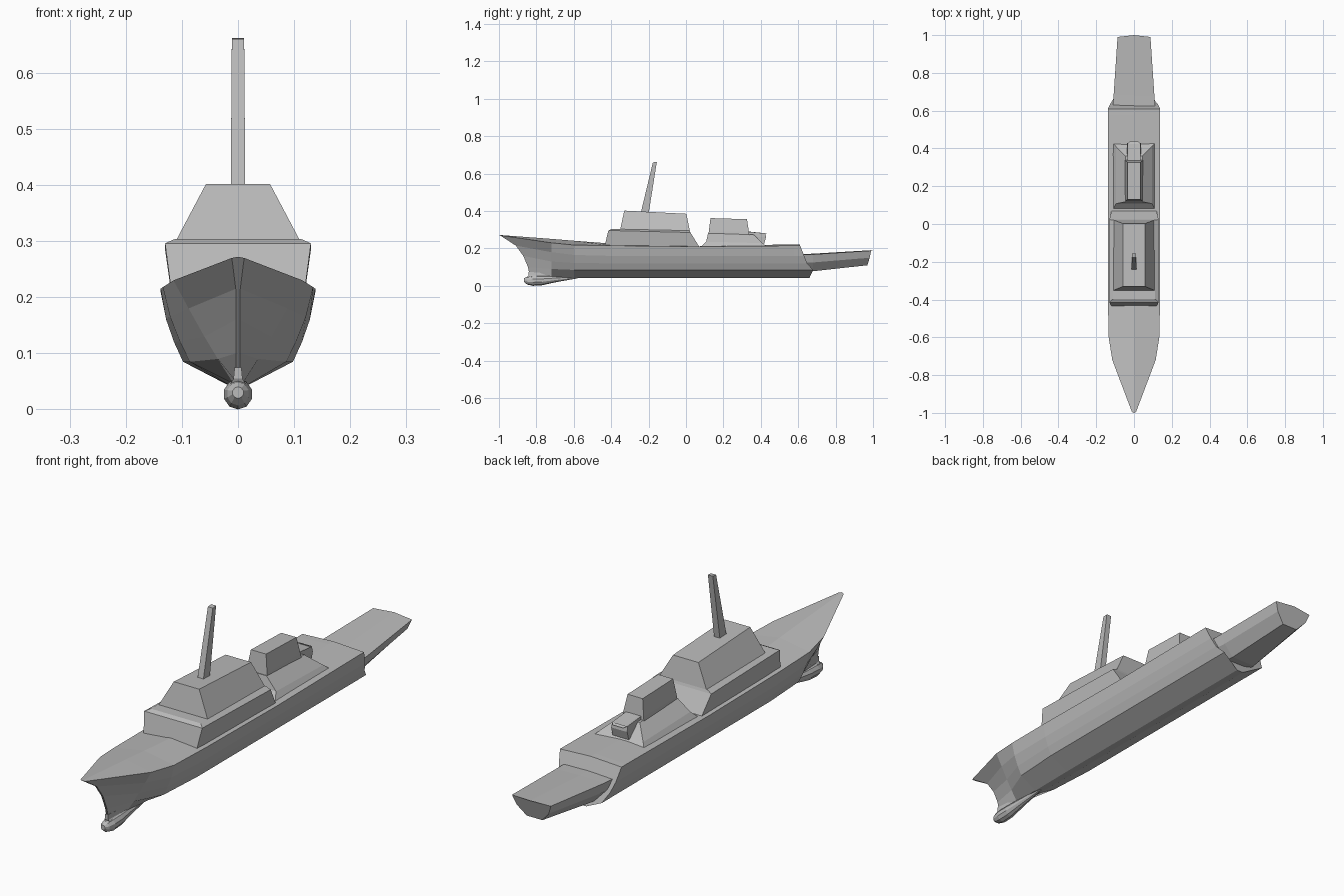
import bpy, bmesh, math

grey = bpy.data.materials.new("ship_grey")
grey.diffuse_color = (0.5, 0.5, 0.5, 1)


def loft(name, rings):
    """Skin a list of closed rings and cap both ends."""
    bm = bmesh.new()
    loops = [[bm.verts.new(p) for p in r] for r in rings]
    n = len(loops[0])
    for a, b in zip(loops, loops[1:]):
        for i in range(n):
            j = (i + 1) % n
            bm.faces.new((a[i], a[j], b[j], b[i]))
    bm.faces.new(loops[0])
    bm.faces.new(loops[-1])
    bmesh.ops.recalc_face_normals(bm, faces=bm.faces)
    me = bpy.data.meshes.new(name)
    bm.to_mesh(me)
    bm.free()
    me.materials.append(grey)
    ob = bpy.data.objects.new(name, me)
    bpy.context.collection.objects.link(ob)
    return ob


def mirrored(half):
    """Half section from centre top down to the keel -> closed ring."""
    return half + [(-x, y, z) for x, y, z in reversed(half) if x > 0]


def section(y, ztop, pts):
    return mirrored([(0, y, ztop)] + [(x, y, z) for x, z in pts])


def tiers(name, levels):
    """Stacked rectangles: half width, front y, front z, back y, back z."""
    return loft(name, [[(-x, yf, zf), (x, yf, zf), (x, yb, zb), (-x, yb, zb)]
                       for x, yf, zf, yb, zb in levels])


# main hull, raked stem to stepped stern
full = [(.138, .215), (.128, .16), (.114, .12), (.098, .085), (.015, .042)]
stem = mirrored([(0, -1, .272), (.011, -.995, .27), (.004, -.91, .215),
                 (.004, -.87, .16), (.004, -.845, .1), (.004, -.835, .05)])
tail_y = [.61, .632, .648, .68, .66]
tail = mirrored([(0, .61, .222)] + [(x, y, z) for (x, z), y in zip(full, tail_y)])
loft("hull", [
    stem,
    section(-.72, .251, [(.115, .23), (.088, .18), (.06, .13), (.036, .09), (.008, .046)]),
    section(-.6, .241, [(.134, .218), (.121, .165), (.104, .122), (.086, .085), (.013, .042)]),
    section(-.4, .226, full),
    section(.05, .211, [(.138, .21)] + full[1:]),
    section(.58, .222, full),
    tail,
])

# low stern platform
loft("stern_platform", [
    section(.6, .168, [(.112, .165), (.1, .125), (.06, .08)]),
    section(.68, .172, [(.108, .168), (.096, .125), (.055, .078)]),
    mirrored([(0, 1.0, .191), (.087, .99, .188), (.072, .982, .15), (.035, .97, .11)]),
])

# bulb under the bow
bulb = [(-.865, .01, .03), (-.85, .02, .028), (-.82, .026, .027), (-.77, .025, .029),
        (-.69, .016, .037), (-.58, .006, .046)]
loft("bow_bulb", [[(r * math.cos(a), y, zc + r * 1.04 * math.sin(a))
                   for a in (math.pi * (i + .5) / 5 for i in range(10))]
                  for y, r, zc in bulb])
# narrow neck joining bulb and stem
tiers("bulb_neck", [(.016, -.835, .042, -.68, .042), (.008, -.842, .055, -.66, .05),
                    (.006, -.842, .075, -.66, .06)])

# bridge block
tiers("bridge_block", [
    (.118, -.437, .205, .076, .2),
    (.13, -.415, .296, .024, .285),
    (.112, -.398, .304, .02, .295),
])
tiers("bridge_upper", [
    (.111, -.352, .3, .022, .285),
    (.057, -.33, .402, .002, .385),
])
tiers("mast", [
    (.013, -.243, .385, -.2, .385),
    (.011, -.177, .66, -.156, .662),
])

# aft deckhouse with funnel casing and overhanging tail
tiers("aft_deckhouse", [
    (.113, .075, .205, .43, .21),
    (.095, .108, .236, .41, .228),
    (.045, .118, .282, .36, .275),
])
tiers("funnel_casing", [
    (.05, .115, .24, .34, .26),
    (.045, .122, .29, .336, .29),
    (.034, .131, .362, .326, .356),
])
tiers("funnel_tail", [
    (.036, .3, .225, .418, .225),
    (.036, .3, .265, .428, .26),
    (.034, .3, .292, .424, .281),
    (.024, .3, .294, .436, .276),
])
